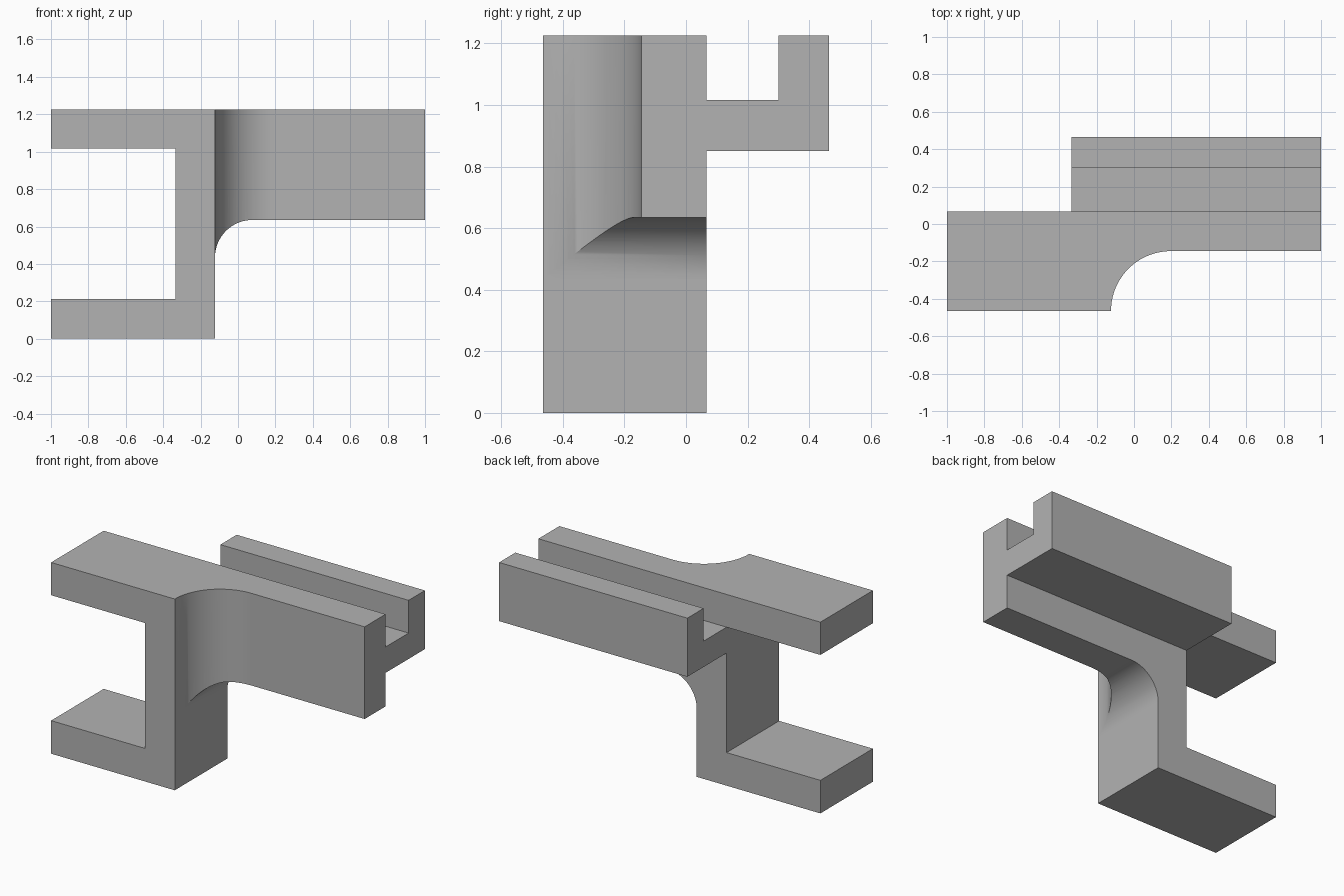
import bpy, bmesh
from math import sin, cos, pi, radians
from mathutils import Vector

cube = bpy.data.objects.get("Cube")
if cube:
    bpy.data.objects.remove(cube, do_unlink=True)

grey = bpy.data.materials.new("plain grey")
grey.use_nodes = True
GREY = (0.45, 0.45, 0.45, 1)
grey.diffuse_color = GREY
grey.node_tree.nodes["Principled BSDF"].inputs["Base Color"].default_value = GREY


def fillet(cx, cy, r, steps=24):
    """Quarter arc from the left of the centre to above it."""
    return [(cx - r * cos(pi / 2 * i / steps), cy + r * sin(pi / 2 * i / steps))
            for i in range(steps + 1)]


def prism(name, profile, place, direction):
    """Extrude a flat profile; place maps its points into space."""
    bm = bmesh.new()
    face = bm.faces.new([bm.verts.new(place(a, b)) for a, b in profile])
    geom = bmesh.ops.extrude_face_region(bm, geom=[face])["geom"]
    bmesh.ops.translate(bm, vec=Vector(direction),
                        verts=[v for v in geom if isinstance(v, bmesh.types.BMVert)])
    bmesh.ops.recalc_face_normals(bm, faces=bm.faces)
    mesh = bpy.data.meshes.new(name)
    bm.to_mesh(mesh)
    bm.free()
    mesh.materials.append(grey)
    obj = bpy.data.objects.new(name, mesh)
    bpy.context.collection.objects.link(obj)
    return obj


def combine(obj, other, operation):
    mod = obj.modifiers.new(operation.lower(), "BOOLEAN")
    mod.object, mod.operation, mod.solver = other, operation, "EXACT"
    bpy.context.view_layer.objects.active = obj
    bpy.ops.object.modifier_apply(modifier=mod.name)
    bpy.data.objects.remove(other, do_unlink=True)


TOP, BACK, FRONT = 1.226, 0.067, -0.465
WEB_L, WEB_R, ARM_FRONT, ARM_BASE = -0.335, -0.123, -0.145, 0.635

# C-shaped clamp with the arm, seen from the front
side = [(-1, 0), (WEB_R, 0)] + fillet(WEB_R + 0.2, ARM_BASE - 0.2, 0.2) + [
    (1, ARM_BASE), (1, TOP), (-1, TOP), (-1, 1.016),
    (WEB_L, 1.016), (WEB_L, 0.212), (-1, 0.212)]
bracket = prism("bracket", side, lambda x, z: (x, -0.6, z), (0, 1.2, 0))

# Plan outline with the wide fillet in front
plan = [(-1, FRONT)] + fillet(WEB_R + 0.32, FRONT, 0.32) + [
    (1, ARM_FRONT), (1, BACK), (-1, BACK)]
outline = prism("plan_outline", plan, lambda x, y: (x, y, -0.2), (0, 0, 1.8))
combine(bracket, outline, "INTERSECT")

# L-shaped channel rail behind the arm
rail_profile = [(BACK, 0.85), (0.465, 0.85), (0.465, TOP),
                (0.3, TOP), (0.3, 1.016), (BACK, 1.016)]
rail = prism("rail", rail_profile, lambda y, z: (WEB_L, y, z), (1 - WEB_L, 0, 0))
combine(bracket, rail, "UNION")

# Smooth the fillets only
bpy.ops.object.select_all(action="DESELECT")
bracket.select_set(True)
bpy.context.view_layer.objects.active = bracket
bpy.ops.object.shade_smooth_by_angle(angle=radians(30))
for poly in bracket.data.polygons:
    poly.use_smooth = max(abs(c) for c in poly.normal) < 0.9999
